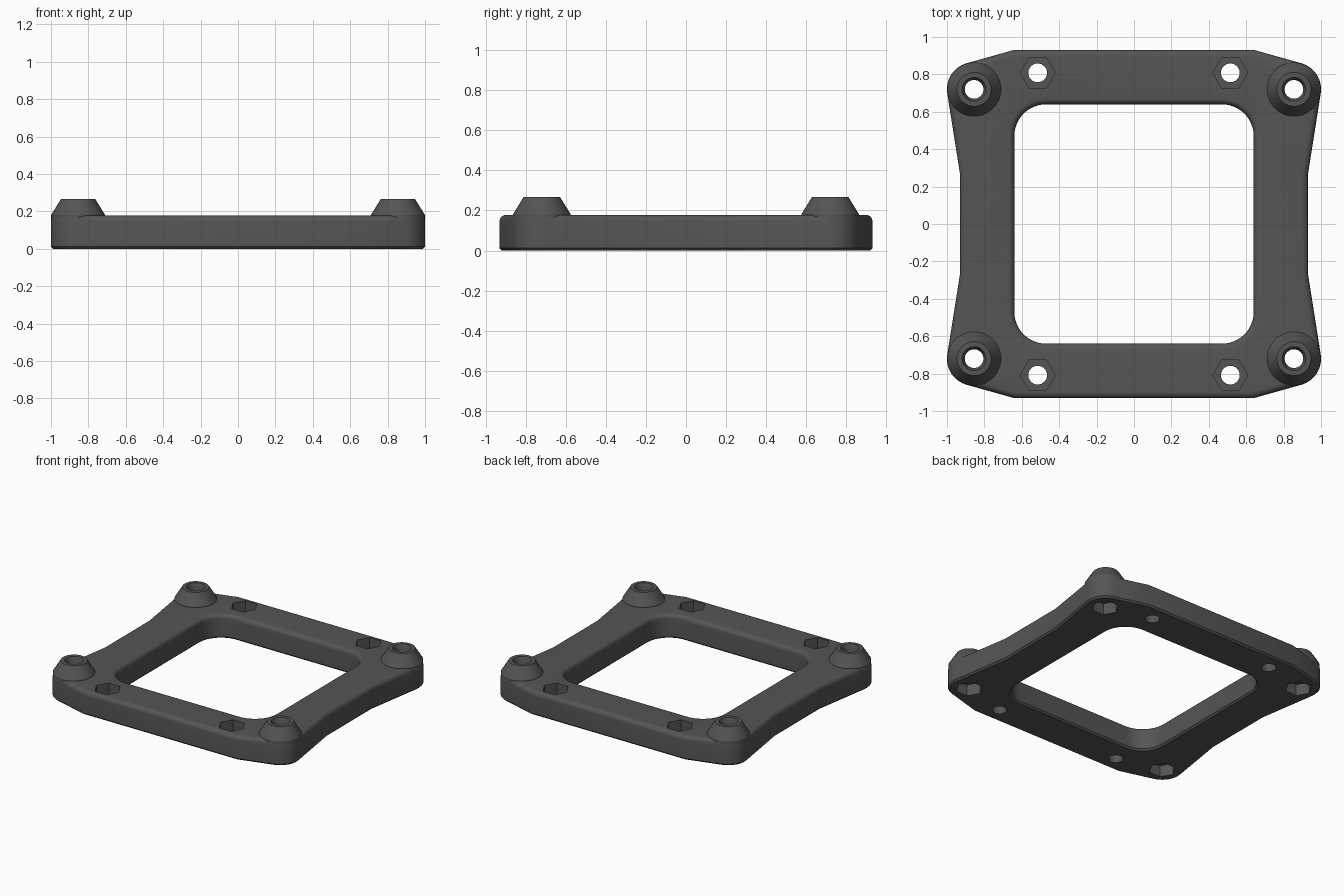
import bpy, bmesh, math
from mathutils import Vector

if "Cube" in bpy.data.objects:
    bpy.data.objects.remove(bpy.data.objects["Cube"])

TOP, BOSS_TOP = 0.178, 0.267
BOSS = (0.855, 0.72)      # corner boss centre
NUT = (0.515, 0.808)      # nut pocket centre

grey = bpy.data.materials.new("dark grey")
grey.diffuse_color = (0.09, 0.09, 0.09, 1)
grey.use_nodes = True
grey.node_tree.nodes["Principled BSDF"].inputs["Base Color"].default_value = grey.diffuse_color


def loft(name, rings):
    """Closed solid through a stack of rings with equal point counts."""
    bm = bmesh.new()
    rows = [[bm.verts.new(p) for p in ring] for ring in rings]
    n = len(rows[0])
    for a, b in zip(rows, rows[1:]):
        for i in range(n):
            j = (i + 1) % n
            bm.faces.new((a[i], a[j], b[j], b[i]))
    bm.faces.new(rows[0][::-1])
    bm.faces.new(rows[-1])
    bmesh.ops.recalc_face_normals(bm, faces=bm.faces)
    me = bpy.data.meshes.new(name)
    bm.to_mesh(me)
    bm.free()
    ob = bpy.data.objects.new(name, me)
    bpy.context.collection.objects.link(ob)
    me.materials.append(grey)
    return ob


def offset(pts, d, z):
    """Counter-clockwise outline grown by d, placed at height z."""
    out, n = [], len(pts)
    for i, p in enumerate(pts):
        e1 = (p - pts[i - 1]).normalized()
        e2 = (pts[(i + 1) % n] - p).normalized()
        n1, n2 = Vector((e1.y, -e1.x)), Vector((e2.y, -e2.x))
        q = p + (n1 + n2) * d / (1 + n1.dot(n2))
        out.append((q.x, q.y, z))
    return out


def lathe(name, centre, profile, sides):
    ang = [2 * math.pi * i / sides for i in range(sides)]
    return loft(name, [[(centre[0] + r * math.cos(a), centre[1] + r * math.sin(a), z)
                        for a in ang] for r, z in profile])


def arc(c, r, a0, a1, n):
    return [Vector((c[0] + r * math.cos(a0 + (a1 - a0) * i / n),
                    c[1] + r * math.sin(a0 + (a1 - a0) * i / n))) for i in range(n + 1)]


def mirror4(quarter):
    """Repeat a first-quadrant path around both axes, counter-clockwise."""
    flip = lambda ps, sx, sy: [Vector((p.x * sx, p.y * sy)) for p in ps]
    return (quarter + flip(quarter[::-1], -1, 1) + flip(quarter, -1, -1)
            + flip(quarter[::-1], 1, -1))


def tangent_angle(p, c, r, side):
    v = Vector(p) - Vector(c)
    return math.atan2(v.y, v.x) + side * math.acos(r / v.length)


def boolean(target, tool, op):
    m = target.modifiers.new(tool.name, 'BOOLEAN')
    m.operation, m.object, m.solver = op, tool, 'EXACT'
    bpy.context.view_layer.objects.active = target
    bpy.ops.object.modifier_apply(modifier=m.name)
    bpy.data.objects.remove(tool)


# frame plate: waisted sides, rounded ears, filleted top, small bottom chamfer
waist, shoulder, R = (0.93, 0.265), (0.64, 0.931), 0.145
a0 = tangent_angle(waist, BOSS, R, 1)
a1 = tangent_angle(shoulder, BOSS, R, -1)
outline = mirror4([Vector(waist)] + arc(BOSS, R, a0, a1, 14) + [Vector(shoulder)])
F = 0.032
fillet = [(F * (1 - math.cos(t)), F * (1 - math.sin(t)))
          for t in [math.pi / 2 * i / 5 for i in range(6)]]
frame = loft("mounting_frame", [offset(outline, -0.012, 0), offset(outline, 0, 0.012)]
             + [offset(outline, -d, TOP - h) for d, h in fillet])

# corner bosses joined on
corners = [(sx, sy) for sx in (1, -1) for sy in (1, -1)]
for sx, sy in corners:
    boss = lathe("boss", (sx * BOSS[0], sy * BOSS[1]),
                 [(0.1, 0.03), (0.1435, 0.05), (0.1435, TOP + 0.004), (0.091, BOSS_TOP)], 48)
    boolean(frame, boss, 'UNION')

# central opening with rounded corners and flared edges
opening = mirror4(arc((0.47, 0.47), 0.17, 0, math.pi / 2, 12))
rings = [offset(opening, 0.012, -0.05), offset(opening, 0.012, 0), offset(opening, 0, 0.012)]
rings += [offset(opening, d, TOP - h) for d, h in fillet]
rings += [offset(opening, F, 0.3)]
boolean(frame, loft("opening_cutter", rings), 'DIFFERENCE')

# bolt holes and hexagonal nut pockets
for sx, sy in corners:
    b, n = (sx * BOSS[0], sy * BOSS[1]), (sx * NUT[0], sy * NUT[1])
    cutters = [
        lathe("boss_hole", b, [(0.05, -0.1), (0.05, BOSS_TOP - 0.03),
                               (0.064, BOSS_TOP), (0.064, 0.4)], 32),
        lathe("boss_nut", b, [(0.093, -0.1), (0.093, 0.085)], 6),
        lathe("nut_hole", n, [(0.05, -0.1), (0.05, 0.4)], 32),
        lathe("nut_pocket", n, [(0.093, TOP - 0.085), (0.093, 0.4)], 6)]
    for c in cutters:
        boolean(frame, c, 'DIFFERENCE')

bpy.ops.object.select_all(action='DESELECT')
frame.select_set(True)
bpy.context.view_layer.objects.active = frame
bpy.ops.object.shade_smooth_by_angle(angle=math.radians(30))
